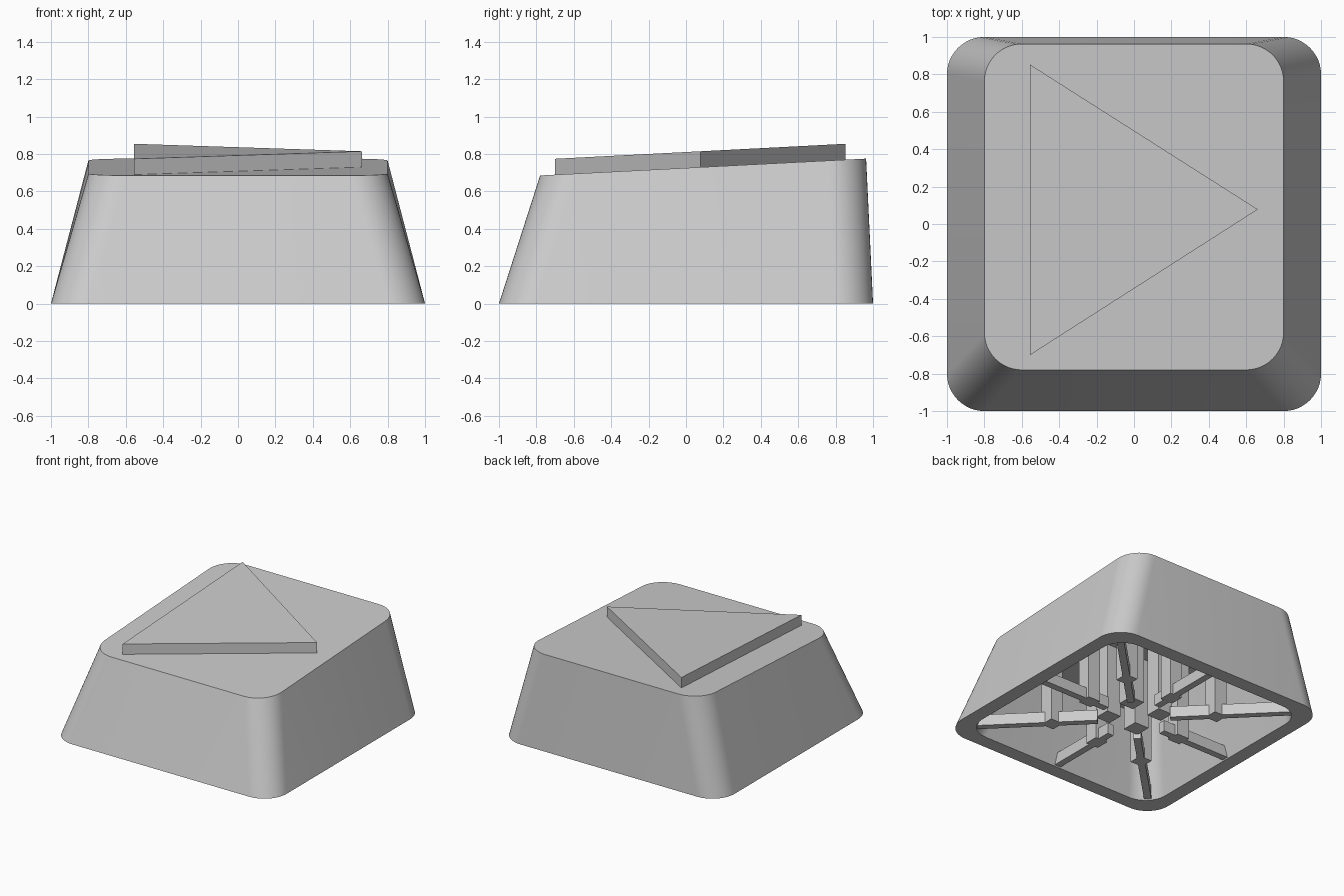
import bpy, bmesh, math
from mathutils import Vector

if "Cube" in bpy.data.objects:
    bpy.data.objects.remove(bpy.data.objects["Cube"], do_unlink=True)

grey = bpy.data.materials.new("light_grey")
grey.use_nodes = True
COLOUR = (0.6, 0.6, 0.6, 1)
grey.diffuse_color = COLOUR
grey.node_tree.nodes["Principled BSDF"].inputs["Base Color"].default_value = COLOUR


def finish(name, bm, smooth=False):
    bmesh.ops.recalc_face_normals(bm, faces=bm.faces)
    mesh = bpy.data.meshes.new(name)
    bm.to_mesh(mesh)
    bm.free()
    mesh.materials.append(grey)
    obj = bpy.data.objects.new(name, mesh)
    bpy.context.collection.objects.link(obj)
    if smooth:
        bpy.ops.object.select_all(action="DESELECT")
        obj.select_set(True)
        bpy.context.view_layer.objects.active = obj
        bpy.ops.object.shade_smooth_by_angle(angle=math.radians(30))
    return obj


def deck(y):
    """Height of the sloping top at depth y."""
    return 0.685 + (y + 0.78) * 0.0516


def rounded_ring(bm, half_x, front, back, radius, height, steps=12):
    """Rounded rectangle of vertices, counter-clockwise from the back left."""
    ring = []
    for i, (sx, sy) in enumerate(((1, 1), (-1, 1), (-1, -1), (1, -1))):
        cx = sx * (half_x - radius)
        cy = back - radius if sy > 0 else front + radius
        for k in range(steps + 1):
            a = math.pi / 2 * (i + k / steps)
            x, y = cx + radius * math.cos(a), cy + radius * math.sin(a)
            ring.append(bm.verts.new((x, y, height(y))))
    return ring


def bridge(bm, a, b):
    for i in range(len(a)):
        j = (i + 1) % len(a)
        bm.faces.new((a[i], a[j], b[j], b[i]))


# Hollow tapered shell with a sloping top
bm = bmesh.new()
outer_low = rounded_ring(bm, 1, -1, 1, 0.2, lambda y: 0)
outer_top = rounded_ring(bm, 0.8, -0.78, 0.963, 0.2, deck)
inner_low = rounded_ring(bm, 0.885, -0.885, 0.885, 0.19, lambda y: 0)
inner_top = rounded_ring(bm, 0.7, -0.68, 0.85, 0.17, lambda y: deck(y) - 0.1)
bridge(bm, outer_low, outer_top)
bridge(bm, inner_low, inner_top)
bridge(bm, outer_low, inner_low)
bm.faces.new(outer_top)
bm.faces.new(inner_top)
finish("shell", bm, smooth=True)

# Raised triangle on the top
bm = bmesh.new()
corners = ((-0.555, -0.7), (0.662, 0.078), (-0.555, 0.852))
low = [bm.verts.new((x, y, deck(y) - 0.01)) for x, y in corners]
high = [bm.verts.new((x, y, deck(y) + 0.085)) for x, y in corners]
bridge(bm, low, high)
bm.faces.new(low)
bm.faces.new(high)
finish("raised_triangle", bm)


def post(name, x, y, width, bottom):
    """Square post reaching up into the underside of the top."""
    bm = bmesh.new()
    bmesh.ops.create_cube(bm, size=1)
    for v in bm.verts:
        px, py = x + v.co.x * width, y + v.co.y * width
        v.co = (px, py, bottom if v.co.z < 0 else deck(py) - 0.08)
    finish(name, bm)


def rib(name, angle, start, end):
    """Low bar from the stem out to the wall, its outer end leaning inward."""
    bm = bmesh.new()
    bmesh.ops.create_cube(bm, size=1)
    along = Vector((math.cos(angle), math.sin(angle), 0))
    across = Vector((-along.y, along.x, 0))
    for v in bm.verts:
        r = start if v.co.x < 0 else end - (0.03 if v.co.z > 0 else 0)
        z = 0.01 if v.co.z < 0 else 0.1
        v.co = along * r + across * v.co.y * 0.055 + Vector((0, 0, z))
    finish(name, bm)


# Eight ribs, each with a post
for i in range(8):
    angle = i * math.pi / 4
    diagonal = i % 2
    rib(f"rib_{i + 1}", angle, 0.27, 1.2 if diagonal else 0.91)
    reach = 0.61 if diagonal else 0.43
    post(f"rib_post_{i + 1}", reach * math.cos(angle), reach * math.sin(angle), 0.11, 0.01)

# Central stem of four pillars around a cross-shaped gap
for sx in (-1, 1):
    for sy in (-1, 1):
        side = ("right" if sx < 0 else "left") + ("_front" if sy < 0 else "_back")
        post("stem_pillar_" + side, sx * 0.135, sy * 0.135, 0.13, 0.05)
